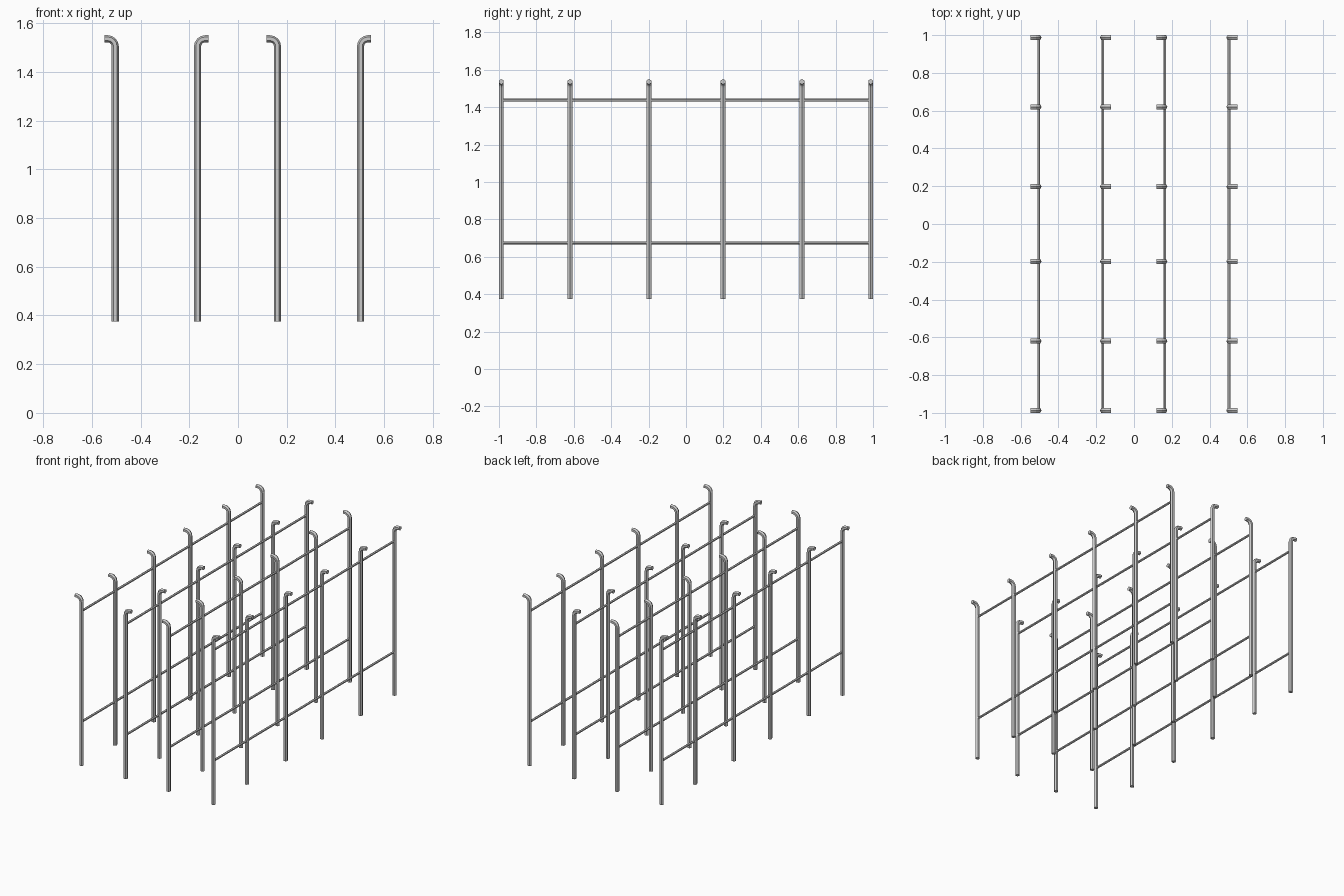
import bpy, bmesh
from math import sin, cos, pi
from mathutils import Vector

if "Cube" in bpy.data.objects:
    bpy.data.objects.remove(bpy.data.objects["Cube"])

ROWS = [(-0.504, -1), (-0.166, 1), (0.162, -1), (0.503, 1)]  # x, hook direction
POST_Y = [-0.987, -0.62, -0.198, 0.198, 0.62, 0.987]
RAIL_Z = [0.674, 1.438]
POST_R, RAIL_R, SIDES = 0.0145, 0.008, 6


def tube(name, path, side, radius):
    """Sweep a hexagon along a planar path; side is the normal of its plane."""
    bm = bmesh.new()
    pts = [Vector(p) for p in path]
    side = Vector(side)
    rings = []
    for i, p in enumerate(pts):
        t = (pts[min(i + 1, len(pts) - 1)] - pts[max(i - 1, 0)]).normalized()
        u = side.cross(t)
        rings.append([bm.verts.new(p + radius * (u * cos(2 * pi * k / SIDES)
                      + side * sin(2 * pi * k / SIDES))) for k in range(SIDES)])
    for a, b in zip(rings, rings[1:]):
        for k in range(SIDES):
            n = (k + 1) % SIDES
            bm.faces.new((a[k], a[n], b[n], b[k]))
    bm.faces.new(rings[0])
    bm.faces.new(rings[-1])
    bmesh.ops.recalc_face_normals(bm, faces=bm.faces)
    mesh = bpy.data.meshes.new(name)
    bm.to_mesh(mesh)
    bm.free()
    obj = bpy.data.objects.new(name, mesh)
    bpy.context.collection.objects.link(obj)
    return obj


BEND, TOP = 0.031, 1.536
for r, (x, d) in enumerate(ROWS, 1):
    # upright posts with a hooked top
    for i, y in enumerate(POST_Y, 1):
        path = [(x, y, 0.375)]
        for s in range(5):
            a = s / 4 * pi / 2
            path.append((x + d * BEND * (1 - cos(a)), y, TOP - BEND + BEND * sin(a)))
        path.append((x + d * 0.044, y, TOP))
        tube(f"hooked_post_{r}_{i}", path, (0, 1, 0), POST_R)
    # long horizontal rails
    for i, z in enumerate(RAIL_Z, 1):
        tube(f"rail_{r}_{i}", [(x, POST_Y[0], z), (x, POST_Y[-1], z)], (1, 0, 0), RAIL_R)
